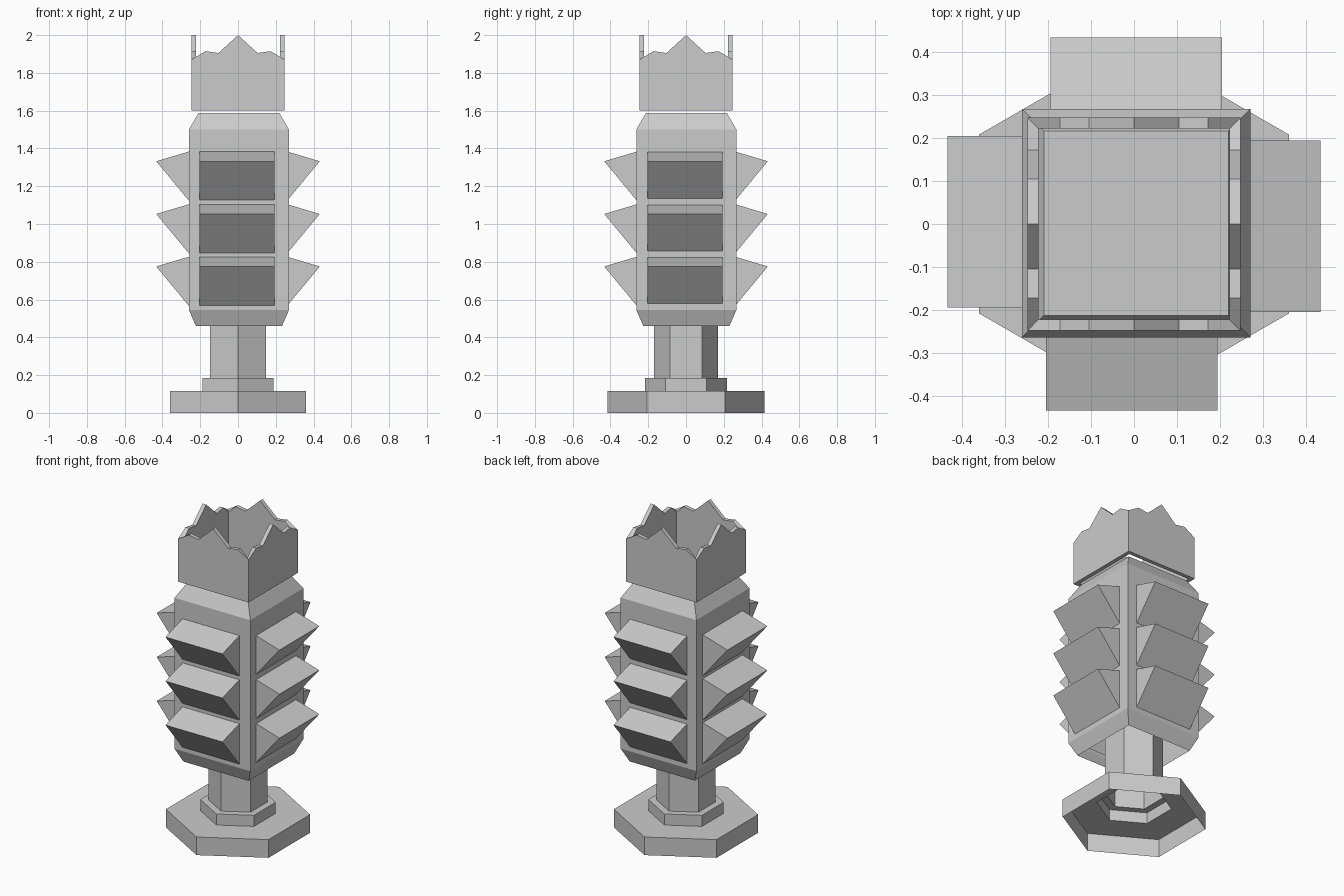
import bpy, bmesh, math
from mathutils import Matrix, Vector

if "Cube" in bpy.data.objects:
    bpy.data.objects.remove(bpy.data.objects["Cube"], do_unlink=True)

# single stone colour
stone = bpy.data.materials.new("grey stone")
stone.use_nodes = True
colour = (0.6, 0.6, 0.6, 1)
stone.diffuse_color = colour
stone.node_tree.nodes["Principled BSDF"].inputs["Base Color"].default_value = colour


def finish(bm, name):
    mesh = bpy.data.meshes.new(name)
    bm.to_mesh(mesh)
    bm.free()
    mesh.materials.append(stone)
    obj = bpy.data.objects.new(name, mesh)
    bpy.context.collection.objects.link(obj)
    return obj


def ring(sides, radius, z, turn):
    """Counter-clockwise polygon at height z."""
    angles = [turn + math.tau * i / sides for i in range(sides)]
    return [Vector((radius * math.cos(a), radius * math.sin(a), z)) for a in angles]


def loft(name, rings, closed=False, cap_top=False):
    """Skin a list of equal-length rings."""
    bm = bmesh.new()
    loops = [[bm.verts.new(p) for p in r] for r in rings]
    pairs = list(zip(loops, loops[1:]))
    if closed:
        pairs.append((loops[-1], loops[0]))
    for a, b in pairs:
        for i in range(len(a)):
            j = (i + 1) % len(a)
            bm.faces.new((a[i], a[j], b[j], b[i]))
    if cap_top:
        bm.faces.new(loops[-1])
    return finish(bm, name)


# stepped hexagonal pedestal, hollow underneath
steps = [(0.415, 0), (0.415, 0.115), (0.217, 0.115), (0.217, 0.185),
         (0.17, 0.185), (0.17, 0.56)]
loft("pedestal", [ring(6, r, z, math.pi / 6) for r, z in steps])

# square body with tapered ends, open below
body_steps = [(0.228, 0.46), (0.265, 0.545), (0.265, 1.5), (0.214, 1.588)]
body = loft("body", [ring(4, h * math.sqrt(2), z, math.pi / 4) for h, z in body_steps],
            cap_top=True)
body.location = (0.005, 0.002, 0)


# rows of wedge spikes on the four sides
def spike(name, z, turn):
    bm = bmesh.new()
    profile = [(0.255, z), (0.433, z - 0.053), (0.255, z - 0.268)]
    ends = [[bm.verts.new((x, -d, h)) for d, h in profile] for x in (-0.204, 0.194)]
    bm.faces.new(ends[0])
    bm.faces.new(ends[1][::-1])
    for i in range(3):
        j = (i + 1) % 3
        bm.faces.new((ends[0][j], ends[0][i], ends[1][i], ends[1][j]))
    bmesh.ops.recalc_face_normals(bm, faces=bm.faces)
    bm.transform(Matrix.Rotation(turn, 4, "Z"))
    finish(bm, name)


for side, label in enumerate(("front", "left", "back", "right")):
    for row, top in enumerate((0.828, 1.106, 1.385)):
        spike(f"{label}_spike_{row + 1}", top, side * math.pi / 2)

# jagged crown: square tube floating just above the body
OUTER, INNER, FOOT = 0.247, 0.222, 1.6
jag = [(-OUTER, 1.87), (-0.172, 1.915), (-0.104, 1.905), (0, 2.0),
       (0.104, 1.905), (0.172, 1.915)]


def crown_ring(half, rim):
    points = []
    for side in range(4):
        spin = Matrix.Rotation(side * math.pi / 2, 4, "Z")
        for t, z in jag:
            points.append(spin @ Vector((max(t, -half), -half, z if rim else FOOT)))
    return points


loft("crown", [crown_ring(OUTER, False), crown_ring(OUTER, True),
               crown_ring(INNER, True), crown_ring(INNER, False)], closed=True)
